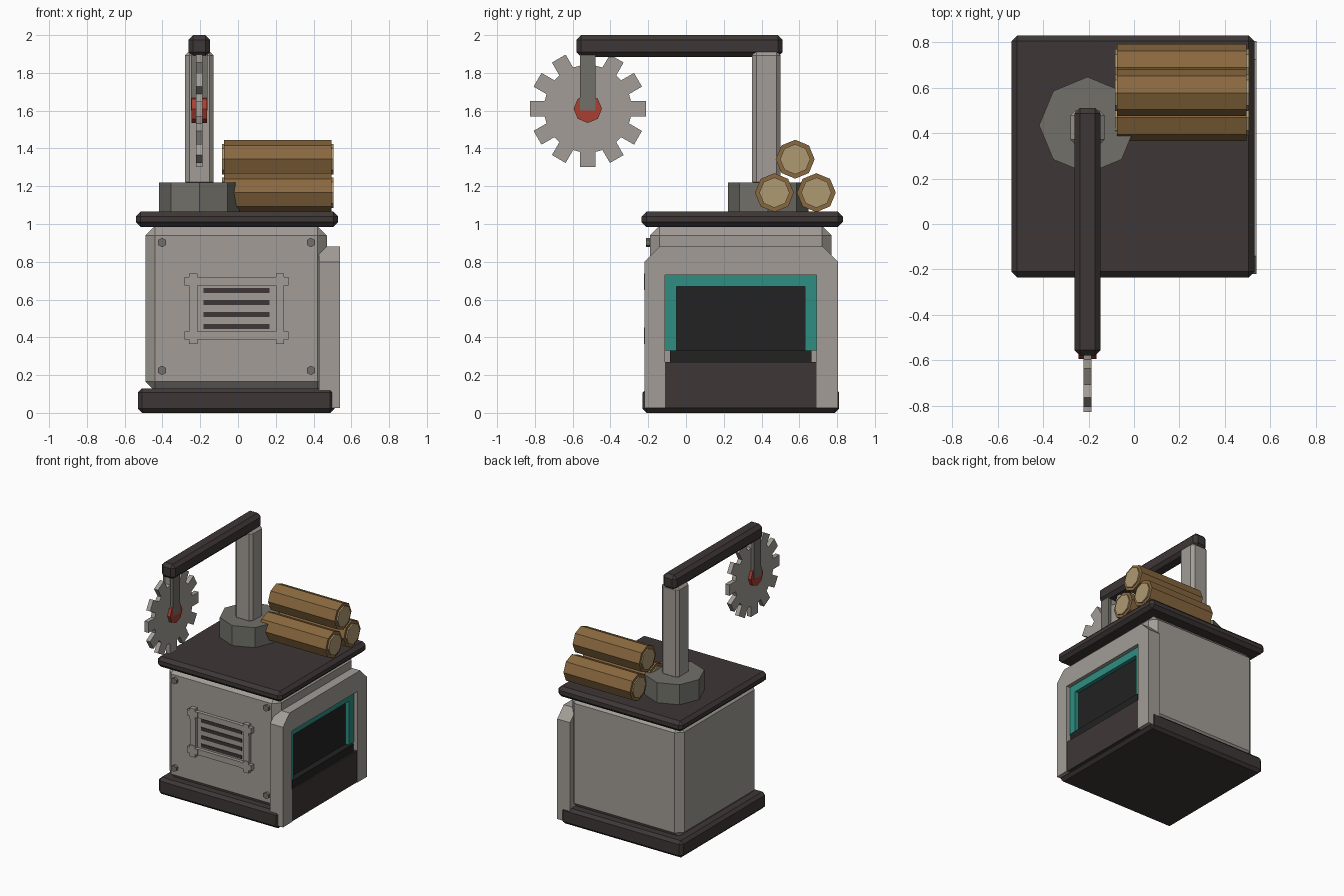
import bpy, bmesh, math

if "Cube" in bpy.data.objects:
    bpy.data.objects.remove(bpy.data.objects["Cube"])


def material(name, r, g, b):
    m = bpy.data.materials.new(name)
    m.use_nodes = True
    m.diffuse_color = (r, g, b, 1)
    m.node_tree.nodes["Principled BSDF"].inputs["Base Color"].default_value = (r, g, b, 1)
    return m


DARK = material("dark brown metal", 0.048, 0.038, 0.037)
LIGHT = material("light grey metal", 0.36, 0.335, 0.305)
MID = material("mid grey metal", 0.165, 0.162, 0.142)
BLACK = material("black", 0.016, 0.016, 0.016)
TEAL = material("teal", 0.027, 0.27, 0.22)
RED = material("red", 0.40, 0.05, 0.032)
BARK = material("bark brown", 0.25, 0.14, 0.05)
WOOD = material("cut wood", 0.43, 0.32, 0.165)


def finish(bm, name, mat):
    bmesh.ops.recalc_face_normals(bm, faces=bm.faces)
    me = bpy.data.meshes.new(name)
    bm.to_mesh(me)
    bm.free()
    me.materials.append(mat)
    ob = bpy.data.objects.new(name, me)
    bpy.context.collection.objects.link(ob)
    return ob


def box(name, mat, x, y, z, bevel=0):
    """Box from (min, max) ranges, with optional flat chamfer."""
    bm = bmesh.new()
    bmesh.ops.create_cube(bm, size=1)
    for v in bm.verts:
        v.co = [r[0] if c < 0 else r[1] for c, r in zip(v.co, (x, y, z))]
    if bevel:
        bmesh.ops.bevel(bm, geom=bm.edges[:], offset=bevel, segments=1,
                        affect='EDGES', clamp_overlap=True)
    return finish(bm, name, mat)


def prism(name, mat, points, axis, lo, hi):
    """Extrude a flat outline along one axis."""
    def place(p, d):
        return {'X': (d, p[0], p[1]), 'Y': (p[0], d, p[1]), 'Z': (p[0], p[1], d)}[axis]
    bm = bmesh.new()
    face = bm.faces.new([bm.verts.new(place(p, lo)) for p in points])
    new = bmesh.ops.extrude_face_region(bm, geom=[face])["geom"]
    shift = place((0, 0), hi - lo)
    bmesh.ops.translate(bm, vec=shift, verts=[v for v in new if isinstance(v, bmesh.types.BMVert)])
    return finish(bm, name, mat)


def ring(cx, cy, r, n, turn=0):
    return [(cx + r * math.cos(turn + math.tau * i / n),
             cy + r * math.sin(turn + math.tau * i / n)) for i in range(n)]


# Cabinet
box("base_plinth", DARK, (-0.53, 0.51), (-0.23, 0.81), (0, 0.13), 0.022)
box("cabinet_body", LIGHT, (-0.49, 0.47), (-0.19, 0.77), (0.115, 0.99), 0.05)
box("table_top", DARK, (-0.54, 0.53), (-0.235, 0.83), (0.985, 1.065), 0.025)

# Side hatch: arch-shaped surround, teal frame, dark screen, lower panel
arch = [(-0.22, 0.025), (-0.22, 0.80), (-0.14, 0.88), (0.725, 0.88), (0.805, 0.80),
        (0.805, 0.025), (0.69, 0.025), (0.69, 0.73), (-0.11, 0.73), (-0.11, 0.025)]
prism("hatch_surround", LIGHT, arch, 'X', 0.43, 0.54)
teal = [(-0.11, 0.33), (-0.11, 0.73), (0.69, 0.73), (0.69, 0.33),
        (0.63, 0.33), (0.63, 0.67), (-0.05, 0.67), (-0.05, 0.33)]
prism("hatch_teal_frame", TEAL, teal, 'X', 0.465, 0.51)
box("hatch_screen", BLACK, (0.465, 0.478), (-0.06, 0.64), (0.27, 0.68))
box("hatch_lower_panel", DARK, (0.46, 0.535), (-0.11, 0.69), (0.025, 0.27))
box("hatch_sill", BLACK, (0.46, 0.525), (-0.085, 0.665), (0.265, 0.33))

# Front vent: four bars, crossed corners and slots
VX, VZ = (-0.237, 0.222), (0.41, 0.697)
for i, x in enumerate(VX):
    box(f"vent_upright_{i}", LIGHT, (x - 0.022, x + 0.022), (-0.216, -0.18), VZ)
    for j, z in enumerate(VZ):
        box(f"vent_corner_wide_{i}{j}", LIGHT, (x - 0.046, x + 0.046), (-0.222, -0.18), (z - 0.022, z + 0.022))
        box(f"vent_corner_tall_{i}{j}", LIGHT, (x - 0.022, x + 0.022), (-0.222, -0.18), (z - 0.046, z + 0.042))
for j, z in enumerate(VZ):
    box(f"vent_rail_{j}", LIGHT, VX, (-0.216, -0.18), (z - 0.022, z + 0.022))
for k in range(4):
    z = 0.457 + 0.064 * k
    box(f"vent_slot_{k}", DARK, (-0.182, 0.167), (-0.195, -0.187), (z - 0.013, z + 0.013))

# Corner bolts
for x in (-0.402, 0.386):
    for z in (0.225, 0.902):
        prism("bolt", MID, ring(x, z, 0.025, 6, math.pi / 6), 'Y', -0.212, -0.18)

# Saw stand
AX = -0.205
prism("pillar_foot", MID, ring(AX, 0.435, 0.213, 8), 'Z', 1.06, 1.22)
box("pillar", LIGHT, (AX - 0.075, AX + 0.075), (0.35, 0.5), (1.2, 1.915), 0.022)
box("arm", DARK, (AX - 0.058, AX + 0.058), (-0.58, 0.512), (1.885, 2.0), 0.025)

# Saw blade: toothed outline, hub and hanger on both sides
BY, BZ = -0.52, 1.61
teeth = []
for i in range(12):
    for r, w in ((0.228, -0.042), (0.307, -0.042), (0.307, 0.042), (0.228, 0.042)):
        a = math.tau * i / 12
        teeth.append((BY + r * math.cos(a) - w * math.sin(a),
                      BZ + r * math.sin(a) + w * math.cos(a)))
prism("saw_blade", LIGHT, teeth, 'X', AX - 0.017, AX + 0.017)
prism("saw_hub", RED, ring(BY, BZ, 0.075, 8), 'X', AX - 0.04, AX + 0.04)
for name, s in (("left", 1), ("right", -1)):
    xs = sorted((AX + s * 0.018, AX + s * 0.043))
    box(f"hanger_{name}", MID, xs, (BY - 0.042, BY + 0.042), (1.6, 1.9))

# Stacked logs
for i, (y, z) in enumerate(((0.468, 1.166), (0.69, 1.166), (0.578, 1.343))):
    prism(f"log_{i}", BARK, ring(y, z, 0.103, 8), 'X', -0.075, 0.495)
    prism(f"log_core_{i}", WOOD, ring(y, z, 0.08, 8), 'X', -0.084, 0.506)
